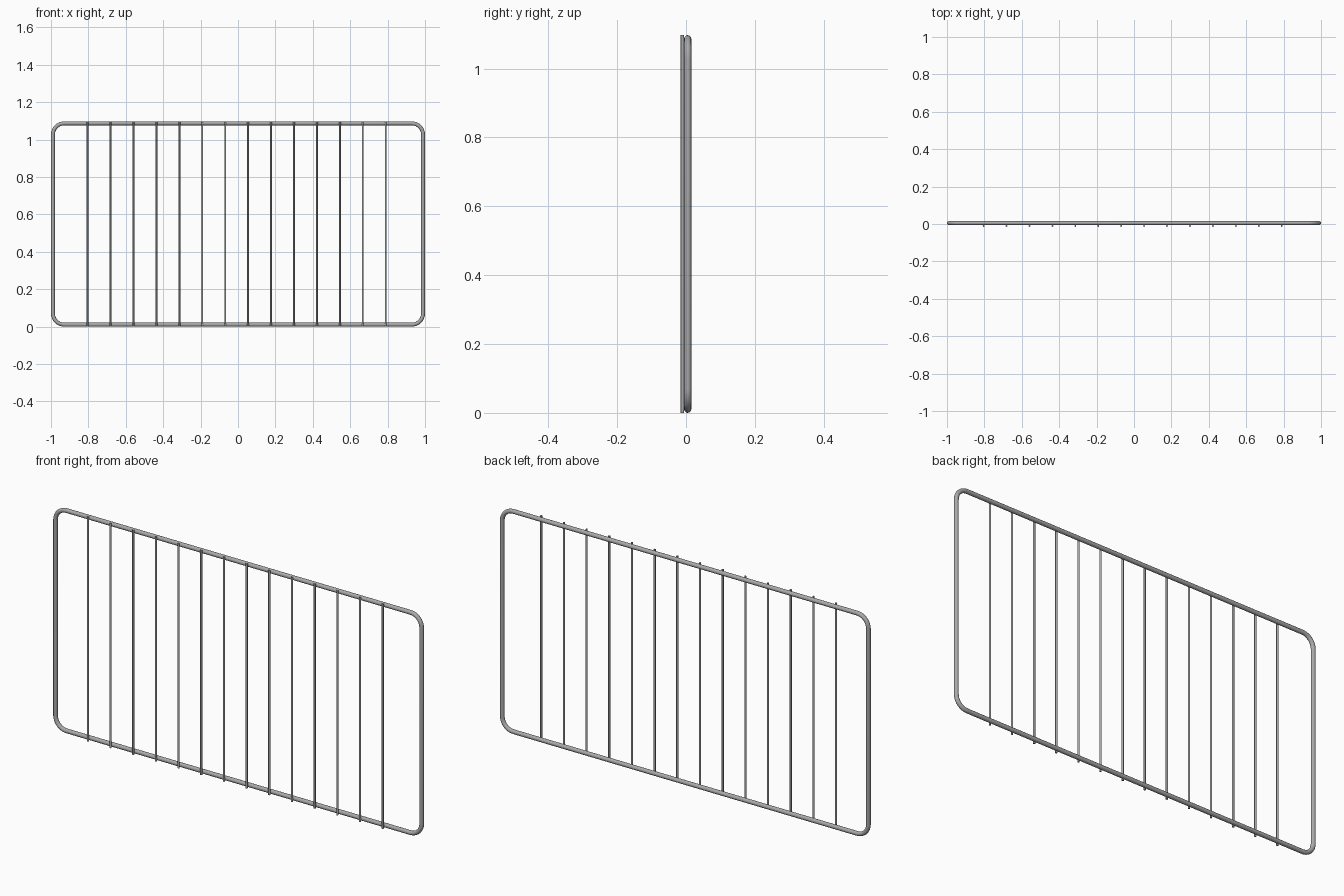
import bpy
from math import cos, sin, pi, radians

cube = bpy.data.objects.get("Cube")
if cube:
    bpy.data.objects.remove(cube, do_unlink=True)

HEIGHT = 1.097
TUBE = 0.0105      # frame tube radius
ROD = 0.005        # bar radius
CORNER = 0.06      # bend radius of the tube centre line
BARS = 14

steel = bpy.data.materials.new("grey steel")
steel.use_nodes = True
colour = (0.4, 0.4, 0.4, 1)
steel.diffuse_color = colour
steel.node_tree.nodes["Principled BSDF"].inputs["Base Color"].default_value = colour


def finish(obj, name):
    obj.name = name
    obj.data.materials.append(steel)
    bpy.ops.object.select_all(action='DESELECT')
    obj.select_set(True)
    bpy.context.view_layer.objects.active = obj
    if obj.type == 'CURVE':
        bpy.ops.object.convert(target='MESH')
        obj = bpy.context.object
    bpy.ops.object.shade_smooth_by_angle(angle=radians(40))


# Outer frame: round tube swept along a rounded rectangle
half_w, half_h = 1 - TUBE, HEIGHT / 2 - TUBE
path = []
for k, (sx, sz) in enumerate([(1, 1), (-1, 1), (-1, -1), (1, -1)]):
    for i in range(9):
        a = (k + i / 8) * pi / 2
        path.append((sx * (half_w - CORNER) + CORNER * cos(a), 0,
                     sz * (half_h - CORNER) + CORNER * sin(a)))
curve = bpy.data.curves.new("frame", 'CURVE')
curve.dimensions = '3D'
curve.bevel_depth = TUBE
curve.bevel_resolution = 4
spline = curve.splines.new('POLY')
spline.points.add(len(path) - 1)
for point, co in zip(spline.points, path):
    point.co = (*co, 1)
spline.use_cyclic_u = True
frame = bpy.data.objects.new("frame", curve)
frame.location = (0, 0.005, HEIGHT / 2)
bpy.context.collection.objects.link(frame)
finish(frame, "frame")

# Upright bars fixed to the front of the frame
for i in range(BARS):
    x = -0.804 + i * 0.1226
    bpy.ops.mesh.primitive_cylinder_add(vertices=12, radius=ROD, depth=HEIGHT,
                                        location=(x, -0.0105, HEIGHT / 2))
    finish(bpy.context.object, f"bar_{i + 1}")
